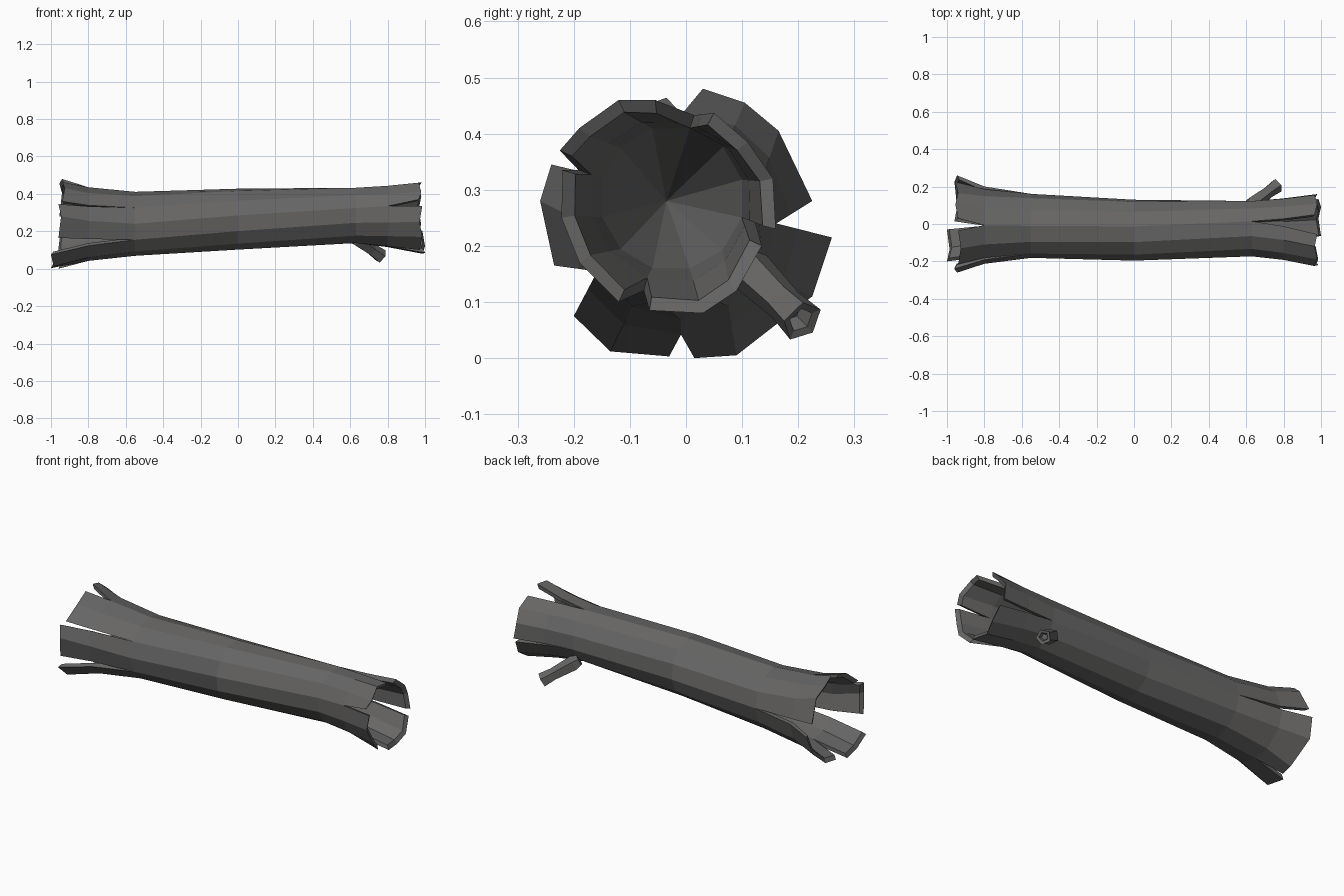
import bpy, bmesh, math
from mathutils import Vector

if "Cube" in bpy.data.objects:
    bpy.data.objects.remove(bpy.data.objects["Cube"])

N = 12
THICK = 0.024

# Dark grey bark
bark = bpy.data.materials.new("dark_bark")
bark.diffuse_color = (0.135, 0.132, 0.13, 1)
bark.use_nodes = True
bark.node_tree.nodes["Principled BSDF"].inputs["Base Color"].default_value = bark.diffuse_color


def ring_points(x, y, z, r, turn):
    return [Vector((x, y + r * math.cos(math.radians(30 * k + turn)),
                    z + r * math.sin(math.radians(30 * k + turn)))) for k in range(N)]


def inward(p, centre, d):
    v = Vector((0, centre[0] - p.y, centre[1] - p.z))
    return p + v.normalized() * d


def finish(bm, name):
    bmesh.ops.recalc_face_normals(bm, faces=bm.faces)
    me = bpy.data.meshes.new(name)
    bm.to_mesh(me)
    bm.free()
    me.materials.append(bark)
    ob = bpy.data.objects.new(name, me)
    bpy.context.collection.objects.link(ob)
    return ob


# Hollow trunk: slightly twisted twelve-sided body
bm = bmesh.new()
body = [[bm.verts.new(p) for p in ring_points(*s)] for s in (
    (-0.55, -0.01, 0.24, 0.171, 0), (0.0, -0.033, 0.265, 0.164, -7),
    (0.63, -0.025, 0.285, 0.153, -15))]
for a, b in zip(body, body[1:]):
    for k in range(N):
        j = (k + 1) % N
        bm.faces.new((a[k], a[j], b[j], b[k]))


def split_end(ring, centre, apex_x, mid_x, f, lobes, shallow):
    """Flared, cracked end: lobes are (first column, tip x, outline of (y, z))."""
    inner = [bm.verts.new(inward(v.co, centre, THICK)) for v in ring]
    apex = bm.verts.new((apex_x, *centre))
    for k in range(N):
        bm.faces.new((inner[k], inner[(k + 1) % N], apex))
    mids, sides = [], {}
    for start, x, pts in lobes:
        row = []
        for i, (y, z) in enumerate(pts):
            p = ring[(start + i) % N].co.lerp(Vector((x, y, z)), f)
            p.x = mid_x
            row.append(p)
        mids.append(row)
        sides.setdefault(start, []).append(row[0])
        sides.setdefault((start + len(pts) - 1) % N, []).append(row[-1])
    for col in shallow:
        a, b = sides[col]
        m = (a + b) / 2
        a[:] = m
        b[:] = m
    for (start, x, pts), row in zip(lobes, mids):
        n = len(pts)
        sgn = 1 if x > 0 else -1
        ends = [Vector((x - sgn * 0.014 * (i % 2), y, z)) for i, (y, z) in enumerate(pts)]
        om = [bm.verts.new(p) for p in row]
        oe = [bm.verts.new(p) for p in ends]
        ie = [bm.verts.new(inward(p, centre, THICK) - Vector((sgn * 0.012, 0, 0))) for p in ends]
        im = [bm.verts.new(inward(p, centre, THICK)) for p in row]
        ot = [ring[(start + i) % N] for i in range(n)]
        it = [inner[(start + i) % N] for i in range(n)]
        loop = [ot, om, oe, ie, im, it]
        for a, b in zip(loop, loop[1:]):
            for i in range(n - 1):
                bm.faces.new((a[i], a[i + 1], b[i + 1], b[i]))
        for i in (0, n - 1):
            bm.faces.new((ot[i], om[i], im[i], it[i]))
            bm.faces.new((om[i], oe[i], ie[i], im[i]))


# Wide root end
split_end(body[0], (-0.01, 0.245), -0.1, -0.8, 0.4, [
    (0, -0.955, [(.225, .28), (.165, .405), (.105, .455), (.03, .48)]),
    (3, -0.94, [(-.035, .464), (-.13, .43), (-.215, .36)]),
    (5, -0.96, [(-.24, .345), (-.26, .28), (-.235, .165)]),
    (7, -1.0, [(-.2, .075), (-.135, .012), (-.03, .003)]),
    (9, -0.96, [(.015, 0), (.09, .005), (.225, .11), (.26, .215)])], [3, 9])

# Narrow end
split_end(body[-1], (-0.035, 0.28), 0.2, 0.8, 0.38, [
    (0, 0.98, [(.16, .23), (.155, .32), (.11, .385), (.05, .437)]),
    (3, 0.98, [(-.055, .46), (-.12, .46), (-.19, .41), (-.225, .37)]),
    (6, 0.985, [(-.22, .335), (-.222, .25), (-.19, .17), (-.12, .1)]),
    (9, 1.0, [(-.065, .085), (.03, .08), (.09, .12), (.135, .2)])], [6, 9])
finish(bm, "hollow_trunk")

# Broken branch stub with a recessed tip
bm = bmesh.new()
base, tip = Vector((0.61, 0.092, 0.178)), Vector((0.765, 0.207, 0.066))
axis = (tip - base).normalized()
u = axis.cross(Vector((0, 0, 1))).normalized()
w = axis.cross(u)
rings = []
for t, r in ((0, 0.03), (0.15, 0.042), (0.7, 0.034), (1, 0.04), (0.98, 0.024), (0.85, 0.016)):
    c = base.lerp(tip, t)
    rings.append([bm.verts.new(c + r * (u * math.cos(a) + w * math.sin(a)))
                  for a in (math.tau * k / 5 for k in range(5))])
for a, b in zip(rings, rings[1:]):
    for k in range(5):
        j = (k + 1) % 5
        bm.faces.new((a[k], a[j], b[j], b[k]))
bm.faces.new(rings[0])
bm.faces.new(rings[-1])
finish(bm, "branch_stub")
